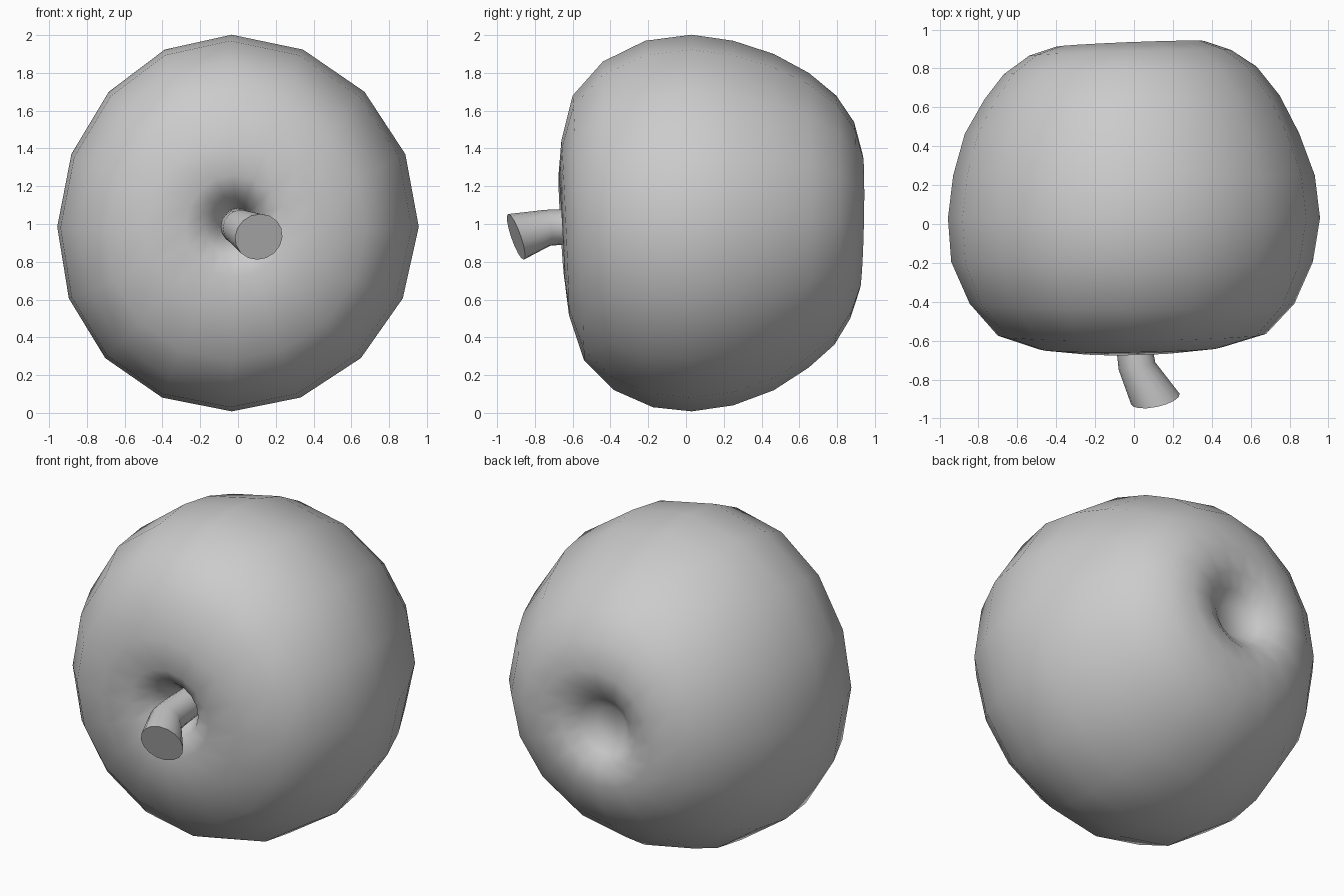
import bpy, bmesh, math
from mathutils import Vector

if "Cube" in bpy.data.objects:
    bpy.data.objects.remove(bpy.data.objects["Cube"])


def skin(name, rings, angle):
    """Bridge a list of equal-sized vertex rings and cap both ends."""
    bm = bmesh.new()
    loops = [[bm.verts.new(p) for p in ring] for ring in rings]
    n = len(loops[0])
    for a, b in zip(loops, loops[1:]):
        for i in range(n):
            j = (i + 1) % n
            bm.faces.new((a[i], a[j], b[j], b[i]))
    bm.faces.new(loops[0])
    bm.faces.new(loops[-1])
    bmesh.ops.recalc_face_normals(bm, faces=bm.faces)
    mesh = bpy.data.meshes.new(name)
    bm.to_mesh(mesh)
    bm.free()
    obj = bpy.data.objects.new(name, mesh)
    bpy.context.collection.objects.link(obj)
    bpy.ops.object.select_all(action='DESELECT')
    obj.select_set(True)
    bpy.context.view_layer.objects.active = obj
    bpy.ops.object.shade_smooth_by_angle(angle=math.radians(angle))
    return obj


def body_ring(y, rx, rz, cx, cz, tilt_x, tilt_z):
    """Slightly lopsided 16-sided section across the fruit."""
    pts = []
    for i in range(16):
        t = 2 * math.pi * i / 16
        u, w = math.cos(t), math.sin(t)
        x = cx + rx * (u - 0.035 * w * w + 0.02 * w * abs(u))
        z = cz + rz * (w - 0.02 * u * u)
        pts.append((x, y + tilt_x * u + tilt_z * w, z))
    return pts


# Apple lying on its side: stem hollow (front) to blossom hollow (back)
profile = [
    (-0.44, 0.07, 0.07, 0.00, 1.00, 0, 0),
    (-0.52, 0.10, 0.10, 0.00, 1.00, 0, 0),
    (-0.61, 0.165, 0.165, -0.01, 1.00, 0, 0),
    (-0.66, 0.27, 0.27, -0.01, 0.99, 0.005, -0.015),
    (-0.64, 0.47, 0.46, -0.02, 0.98, 0.005, -0.02),
    (-0.57, 0.69, 0.70, -0.01, 0.98, 0.005, -0.03),
    (-0.41, 0.835, 0.87, -0.01, 0.99, 0, -0.03),
    (-0.195, 0.93, 0.97, -0.01, 1.00, 0, -0.02),
    (0.03, 0.957, 0.997, 0.00, 1.005, 0, 0),
    (0.25, 0.93, 0.965, 0.00, 1.005, 0, 0),
    (0.465, 0.86, 0.89, -0.01, 1.01, 0, 0),
    (0.65, 0.76, 0.78, -0.01, 1.02, 0.01, 0),
    (0.79, 0.65, 0.66, -0.02, 1.02, 0.02, 0.005),
    (0.88, 0.52, 0.52, -0.02, 1.02, 0.015, 0.01),
    (0.927, 0.38, 0.36, -0.02, 1.01, 0.015, 0.008),
    (0.905, 0.25, 0.24, -0.03, 1.01, 0.01, 0),
    (0.85, 0.165, 0.165, -0.04, 1.00, 0.01, 0),
    (0.80, 0.10, 0.10, -0.05, 1.00, 0, 0),
]
skin("apple_body", [body_ring(*p) for p in profile], 50)

# Short bent stem, flaring towards its cut end: centre, normal, radius
stem_path = [
    ((0.0, -0.42, 1.0), (0, -1, 0), 0.085),
    ((0.0, -0.62, 0.985), (0.05, -1, -0.02), 0.092),
    ((0.015, -0.73, 0.98), (0.2, -1, -0.12), 0.096),
    ((0.11, -0.9, 0.932), (0.2, -0.94, -0.33), 0.128),
]
stem = []
for c, nrm, r in stem_path:
    nrm = Vector(nrm).normalized()
    side = nrm.cross(Vector((0, 0, 1))).normalized()
    up = side.cross(nrm)
    stem.append([Vector(c) + r * (side * math.cos(k * math.pi / 8) + up * math.sin(k * math.pi / 8))
                 for k in range(16)])
skin("apple_stem", stem, 50)
